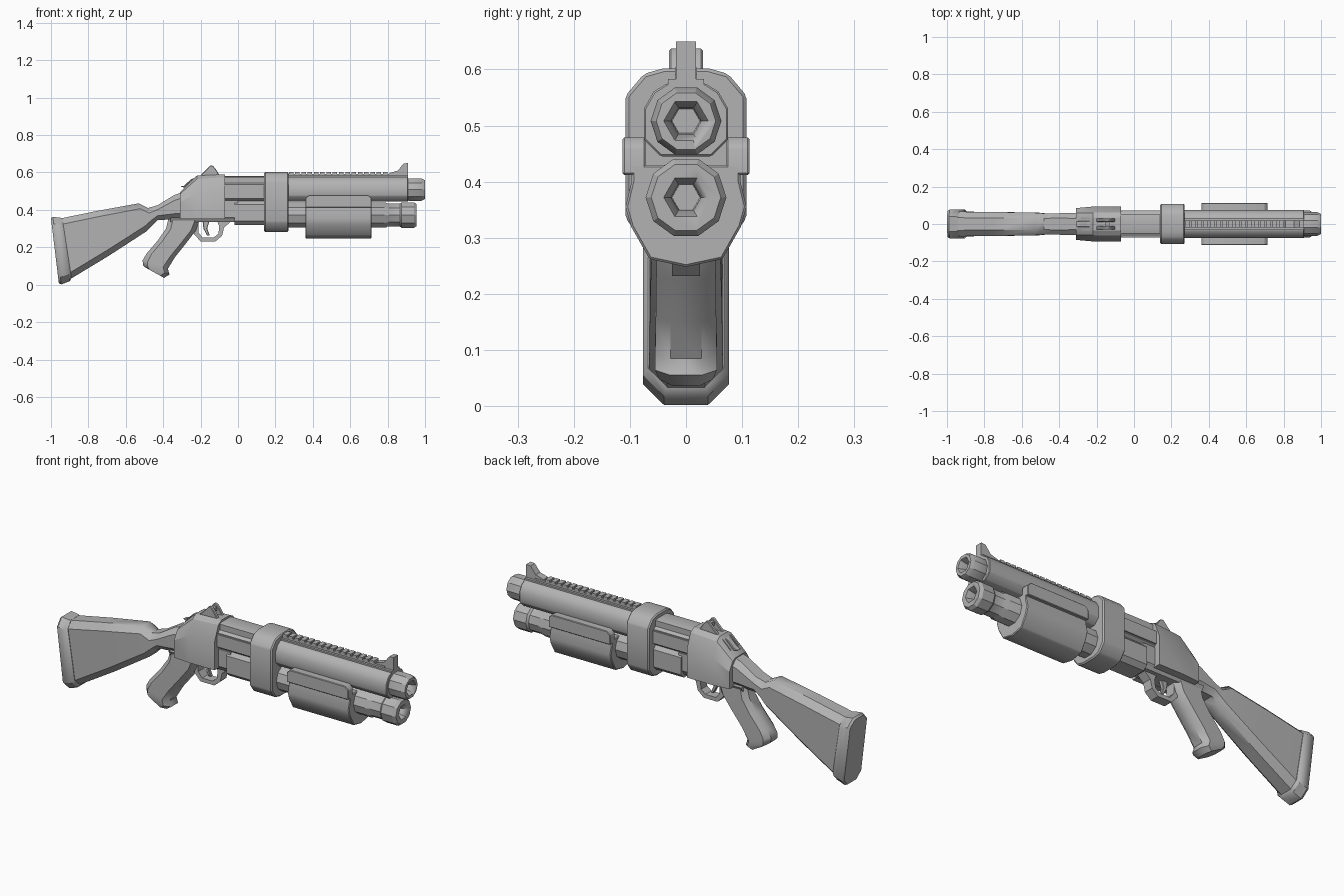
import bpy, bmesh, math
from mathutils import Vector

if bpy.data.objects.get("Cube"):
    bpy.data.objects.remove(bpy.data.objects["Cube"], do_unlink=True)

grey = bpy.data.materials.new("plain grey")
grey.use_nodes = True
COLOUR = (0.45, 0.45, 0.45, 1)
grey.diffuse_color = COLOUR
grey.node_tree.nodes["Principled BSDF"].inputs["Base Color"].default_value = COLOUR


def finish(name, bm, bevel=0.0, angle=30):
    """Turn a bmesh into a named, shaded object with an optional bevel."""
    bmesh.ops.recalc_face_normals(bm, faces=bm.faces)
    mesh = bpy.data.meshes.new(name)
    bm.to_mesh(mesh)
    bm.free()
    mesh.materials.append(grey)
    ob = bpy.data.objects.new(name, mesh)
    bpy.context.collection.objects.link(ob)
    bpy.ops.object.select_all(action="DESELECT")
    ob.select_set(True)
    bpy.context.view_layer.objects.active = ob
    if bevel:
        mod = ob.modifiers.new("bevel", "BEVEL")
        mod.width = bevel
        mod.segments = 1
        mod.limit_method = "ANGLE"
        bpy.ops.object.modifier_apply(modifier=mod.name)
    bpy.ops.object.shade_smooth_by_angle(angle=math.radians(angle))
    return ob


def skin(name, rings, bevel=0.0, angle=30, closed=False):
    """Bridge equal rings of points; cap the ends unless closed into a loop."""
    bm = bmesh.new()
    loops = [[bm.verts.new(p) for p in ring] for ring in rings]
    pairs = list(zip(loops, loops[1:]))
    if closed:
        pairs.append((loops[-1], loops[0]))
    else:
        bm.faces.new(loops[0])
        bm.faces.new(loops[-1])
    for a, b in pairs:
        for i in range(len(a)):
            j = (i + 1) % len(a)
            bm.faces.new((a[i], a[j], b[j], b[i]))
    return finish(name, bm, bevel, angle)


def side_prism(name, outline, y0, y1, bevel=0.0):
    return skin(name, [[(x, y, z) for x, z in outline] for y in (y0, y1)], bevel)


def long_prism(name, half, x0, x1, bevel=0.0):
    """Extrude a mirrored (y, z) half profile along x."""
    full = half + [(-y, z) for y, z in reversed(half) if y > 0]
    return skin(name, [[(x, y, z) for y, z in full] for x in (x0, x1)], bevel)


def box(name, x, y, z, bevel=0.0):
    outline = [(x[0], z[0]), (x[1], z[0]), (x[1], z[1]), (x[0], z[1])]
    return side_prism(name, outline, y[0], y[1], bevel)


def lathe(name, profile, z, sides=10):
    """Turned shape about an x-parallel axis at height z."""
    turns = [2 * math.pi * (i + 0.5) / sides + math.pi / 2 for i in range(sides)]
    return skin(name, [[(x, r * math.cos(t), z + r * math.sin(t)) for t in turns]
                       for x, r in profile])


def loft(name, sections, chamfer=0.35, angle=40):
    """Chamfered sections, each given by top x,z, bottom x,z and half width."""
    rings = []
    for tx, tz, bx, bz, w in sections:
        top, bottom = Vector((tx, 0, tz)), Vector((bx, 0, bz))
        length = (top - bottom).length
        c = min(w * chamfer * 1.4, length * 0.3)
        k = c / length
        half = [(w - c, 0), (w, k), (w, 1 - k), (w - c, 1)]
        full = half + [(-y, t) for y, t in reversed(half)]
        rings.append([bottom.lerp(top, t) + Vector((0, y, 0)) for y, t in full])
    return skin(name, rings, 0, angle)


def bore(target, x, z, depth):
    """Cut a hexagonal tapering bore into a tube end."""
    cutter = lathe("bore_cutter", [(x - depth, 0.025), (x - 0.03, 0.027), (x + 0.01, 0.044)], z, 6)
    cutter.hide_render = True
    bpy.context.view_layer.objects.active = target
    mod = target.modifiers.new("bore", "BOOLEAN")
    mod.operation = "DIFFERENCE"
    mod.solver = "EXACT"
    mod.object = cutter
    bpy.ops.object.modifier_apply(modifier=mod.name)
    bpy.data.objects.remove(cutter, do_unlink=True)


# Shoulder stock and butt pad
loft("stock", [
    (-0.28, 0.50, -0.28, 0.35, 0.060), (-0.34, 0.48, -0.34, 0.35, 0.060),
    (-0.43, 0.425, -0.43, 0.345, 0.056), (-0.48, 0.41, -0.46, 0.315, 0.056),
    (-0.53, 0.435, -0.49, 0.285, 0.060), (-0.75, 0.395, -0.69, 0.155, 0.064),
    (-0.96, 0.352, -0.905, 0.025, 0.066)])
loft("butt_pad", [
    (-0.94, 0.357, -0.89, 0.035, 0.068), (-0.95, 0.358, -0.90, 0.018, 0.077),
    (-0.99, 0.363, -0.945, 0.002, 0.077), (-1.0, 0.355, -0.958, 0.008, 0.070)])

# Pistol grip, from its root down to the flared toe
loft("pistol_grip", [
    (-0.37, 0.36, -0.20, 0.36, 0.050), (-0.385, 0.30, -0.225, 0.29, 0.052),
    (-0.43, 0.235, -0.275, 0.225, 0.053), (-0.49, 0.165, -0.335, 0.15, 0.054),
    (-0.51, 0.13, -0.375, 0.085, 0.055), (-0.508, 0.105, -0.366, 0.055, 0.055),
    (-0.495, 0.092, -0.395, 0.036, 0.048)])

# Receiver: chamfered block with a sloping rear
roof = [(0.093, 0.35), (0.093, 0.50), (0.062, 0.575), (0.035, 0.59)]
rear = [(0.085, 0.35), (0.085, 0.44), (0.058, 0.485), (0.035, 0.495)]
step = [(0.093, 0.35), (0.093, 0.49), (0.060, 0.565), (0.035, 0.583)]
skin("receiver", [[(x, y, z) for y, z in h + [(-y, z) for y, z in reversed(h)]]
                  for x, h in ((-0.31, rear), (-0.22, step), (-0.07, roof))])
long_prism("receiver_floor", [(0.045, 0.335), (0.06, 0.36)], -0.36, -0.02)

# Rear sight cheeks with pin, and hammer spur
cheek = [(-0.205, 0.58), (-0.165, 0.62), (-0.15, 0.637), (-0.135, 0.637),
         (-0.12, 0.62), (-0.095, 0.58)]
for side, s in (("left", 1), ("right", -1)):
    side_prism(side + "_rear_sight", cheek, s * 0.012, s * 0.03, 0.003)
box("rear_sight_pin", (-0.155, -0.13), (-0.02, 0.02), (0.605, 0.625))
side_prism("hammer_spur", [(-0.31, 0.525), (-0.29, 0.528), (-0.25, 0.565), (-0.20, 0.575),
                           (-0.22, 0.54), (-0.28, 0.49), (-0.27, 0.515)], -0.016, 0.016, 0.003)
for s in (1, -1):
    side_prism("safety_rail", [(-0.29, 0.50), (-0.28, 0.53), (-0.235, 0.572), (-0.23, 0.55)],
               s * 0.026, s * 0.034)

# Trigger guard loop and trigger
outer = [(-0.235, 0.345), (-0.235, 0.27), (-0.20, 0.232), (-0.12, 0.232),
         (-0.085, 0.262), (-0.075, 0.305), (-0.03, 0.345)]
inner = [(-0.212, 0.337), (-0.212, 0.28), (-0.19, 0.252), (-0.13, 0.252),
         (-0.105, 0.272), (-0.10, 0.31), (-0.11, 0.337)]
skin("trigger_guard", [[(x, y, z) for x, z in loop] for loop, y in
                       ((outer, -0.025), (outer, 0.025), (inner, 0.025), (inner, -0.025))],
     closed=True)
side_prism("trigger", [(-0.19, 0.345), (-0.15, 0.345), (-0.165, 0.30), (-0.15, 0.262),
                       (-0.165, 0.262), (-0.185, 0.30)], -0.01, 0.01, 0.003)

# Barrel shroud and the body under it
shroud = [(0.045, 0.445), (0.075, 0.475), (0.075, 0.53), (0.058, 0.56), (0.035, 0.575)]
long_prism("barrel_shroud", shroud, 0.2, 0.91, 0.003)
long_prism("rear_barrel", [(0.04, 0.44), (0.066, 0.46), (0.066, 0.535), (0.05, 0.545),
                           (0.05, 0.575), (0.03, 0.58)], -0.1, 0.2)
for s in (1, -1):
    box("action_bar", (-0.08, 0.2), (s * 0.055, s * 0.073), (0.465, 0.53))
long_prism("lower_body", [(0.045, 0.318), (0.068, 0.34), (0.068, 0.43), (0.05, 0.45)], -0.02, 0.2)
long_prism("loading_block", [(0.05, 0.345), (0.062, 0.36), (0.062, 0.45)], -0.1, 0)

# Barrel muzzle and magazine tube
muzzle = lathe("muzzle", [(0.89, 0.057), (0.915, 0.063), (0.98, 0.063), (1.0, 0.053)], 0.508)
bore(muzzle, 1.0, 0.508, 0.08)
tube = lathe("magazine_tube", [(0.2, 0.070), (0.79, 0.070), (0.80, 0.064), (0.865, 0.064),
                               (0.875, 0.072), (0.94, 0.072), (0.955, 0.062)], 0.372)
bore(tube, 0.955, 0.372, 0.08)

# Clamp around both tubes
long_prism("clamp", [(0.035, 0.282), (0.075, 0.292), (0.108, 0.335), (0.108, 0.553),
                     (0.075, 0.592), (0.04, 0.602)], 0.14, 0.27, 0.006)

# Top rib with raised teeth, and front sight
box("rib_base", (0.26, 0.91), (-0.032, 0.032), (0.565, 0.583))
box("rib", (0.26, 0.86), (-0.02, 0.02), (0.575, 0.592))
for i in range(16):
    x = 0.272 + i * 0.0335
    box("rib_tooth", (x, x + 0.024), (-0.02, 0.02), (0.588, 0.603))
side_prism("front_sight", [(0.80, 0.58), (0.81, 0.597), (0.855, 0.61), (0.885, 0.648),
                           (0.91, 0.65), (0.91, 0.58)], -0.018, 0.018)

# Sliding fore-end: cradle with two side plates
long_prism("fore_end", [(0, 0.248), (0.065, 0.262), (0.098, 0.32), (0.108, 0.355),
                        (0.097, 0.40), (0.097, 0.43), (0.06, 0.43)], 0.36, 0.715, 0.004)
plate = [(0.36, 0.412), (0.36, 0.462), (0.378, 0.479), (0.697, 0.479), (0.715, 0.462), (0.715, 0.412)]
for side, s in (("left", 1), ("right", -1)):
    side_prism(side + "_fore_end_plate", plate, s * 0.072, s * 0.113, 0.003)
